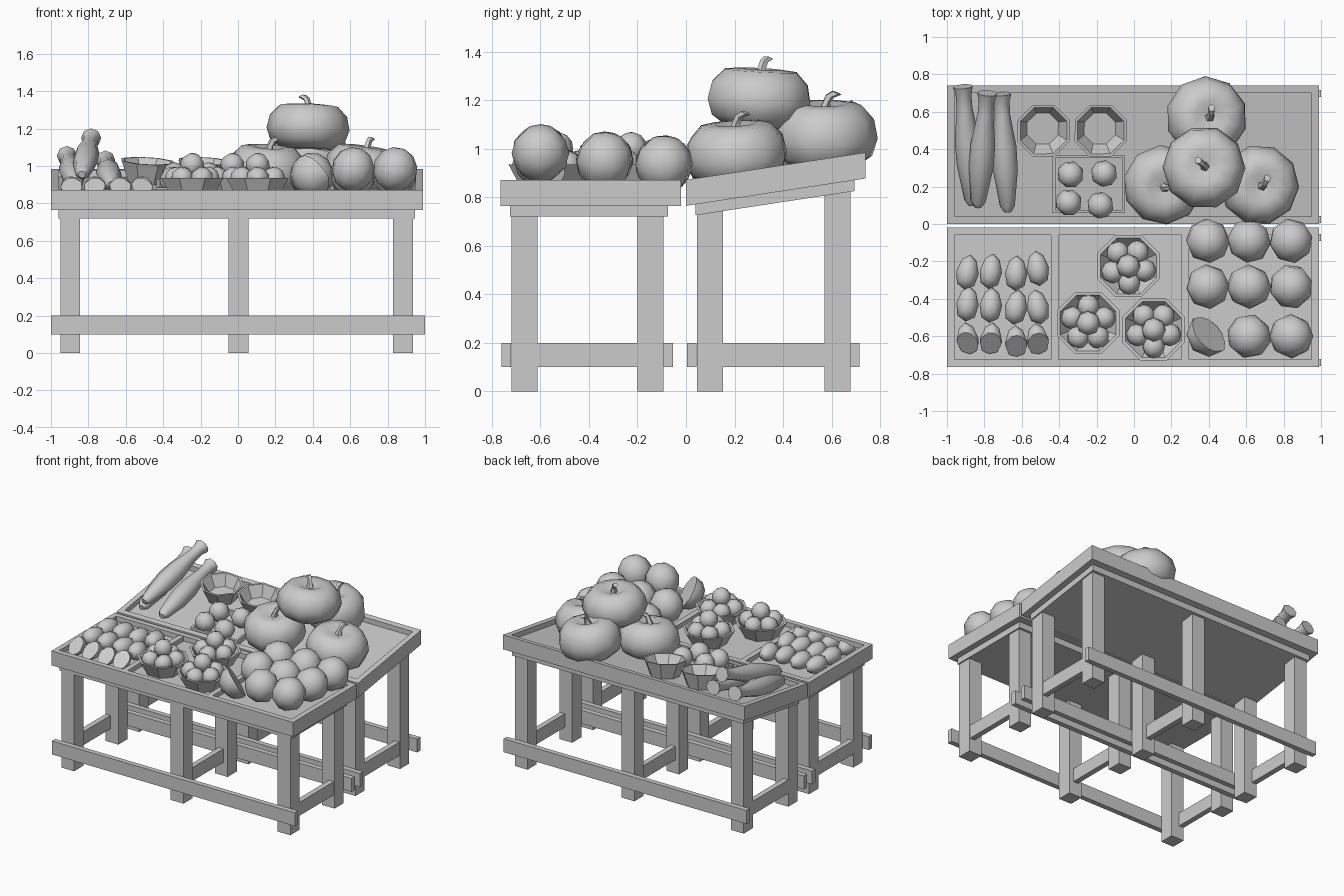
import bpy, bmesh, math, random
from mathutils import Vector, Matrix, Euler

old = bpy.data.objects.get("Cube")
if old:
    bpy.data.objects.remove(old, do_unlink=True)

random.seed(4)
SLOPE = 0.152          # rise of the rear display tray
FLOOR = 0.835          # tray floor height

grey = bpy.data.materials.new("plain_grey")
grey.use_nodes = True
grey.diffuse_color = (0.6, 0.6, 0.6, 1)
grey.node_tree.nodes["Principled BSDF"].inputs["Base Color"].default_value = (0.6, 0.6, 0.6, 1)


def finish(name, bm, loc=(0, 0, 0), rot=(0, 0, 0), smooth=None):
    bmesh.ops.recalc_face_normals(bm, faces=bm.faces)
    me = bpy.data.meshes.new(name)
    bm.to_mesh(me)
    bm.free()
    ob = bpy.data.objects.new(name, me)
    bpy.context.collection.objects.link(ob)
    ob.location, ob.rotation_euler = loc, rot
    me.materials.append(grey)
    if smooth:
        bpy.ops.object.select_all(action='DESELECT')
        ob.select_set(True)
        bpy.context.view_layer.objects.active = ob
        bpy.ops.object.shade_smooth_by_angle(angle=math.radians(smooth))
    return ob


def box(name, x, y, z, slope=0, top_only=False):
    """Box from ranges; slope shears it upward along y."""
    bm = bmesh.new()
    bmesh.ops.create_cube(bm, size=1)
    for v in bm.verts:
        top = v.co.z > 0
        v.co = Vector([r[int(c > 0)] for r, c in zip((x, y, z), v.co)])
        if top or not top_only:
            v.co.z += slope * v.co.y
    return finish(name, bm)


def lathe(name, profile, sides, loc, rot=(0, 0, 0), smooth=60):
    """Revolved profile of (radius, height) points, with closed ends."""
    bm = bmesh.new()
    rings = []
    for r, z in profile:
        rings.append([bm.verts.new((r * math.cos(a), r * math.sin(a), z))
                      for a in (math.tau * i / sides for i in range(sides))])
    for a, b in zip(rings, rings[1:]):
        for i in range(sides):
            j = (i + 1) % sides
            bm.faces.new((a[i], a[j], b[j], b[i]))
    bm.faces.new(rings[0])
    bm.faces.new(rings[-1])
    return finish(name, bm, loc, rot, smooth)


def ball(name, loc, size, rot=(0, 0, 0), cut=None, sides=8, taper=0, depth=0):
    """Coarse round produce, optionally sliced by a plane with normal cut."""
    bm = bmesh.new()
    bmesh.ops.create_uvsphere(bm, u_segments=sides, v_segments=6, radius=1)
    turn = Euler(rot).to_matrix()
    for v in bm.verts:
        wide = 1 + taper * v.co.y
        v.co = turn @ Vector((v.co.x * size[0] * wide, v.co.y * size[1], v.co.z * size[2] * wide))
    if cut:
        bmesh.ops.bisect_plane(bm, geom=bm.verts[:] + bm.edges[:] + bm.faces[:],
                               plane_co=Vector(cut).normalized() * depth,
                               plane_no=cut, clear_outer=True)
        bmesh.ops.holes_fill(bm, edges=[e for e in bm.edges if e.is_boundary])
    return finish(name, bm, loc, smooth=50)


def table(side, y0, y1, legs, slope):
    """Tray, slab, six legs and the low stretcher frame."""
    x0, x1, w = -1, 0.99, 0.04
    rim = (0.765, 0.872)
    for nm, x, y in (("front_rim", (x0, x1), (y0, y0 + w)), ("back_rim", (x0, x1), (y1 - w, y1)),
                     ("right_rim", (x0, x0 + w), (y0 + w, y1 - w)),
                     ("left_rim", (x1 - w, x1), (y0 + w, y1 - w))):
        box(f"{side}_{nm}", x, y, rim, slope)
    box(f"{side}_tray_floor", (x0 + w, x1 - w), (y0 + w, y1 - w), (0.765, FLOOR), slope)
    box(f"{side}_slab", (-0.96, 0.945), (legs[0] - 0.005, legs[1] + 0.125), (0.72, 0.765), slope)
    for x in (-0.95, -0.05, 0.83):
        for y in legs:
            box(f"{side}_leg", (x, x + 0.105), (y, y + 0.108), (0, 0.73), slope, True)
    ya, yb = legs[0], legs[1] + 0.108
    for y in (ya - 0.04, yb):
        box(f"{side}_long_stretcher", (-1, 1), (y, y + 0.038), (0.1, 0.2))
    for x in (-0.95, -0.02, 0.89):
        box(f"{side}_cross_stretcher", (x, x + 0.04), (ya, yb), (0.1, 0.2))


table("front", -0.765, -0.02, (-0.72, -0.2), 0)
table("rear", 0, 0.74, (0.045, 0.57), SLOPE)
for x in (-0.445, 0.255):
    box("front_divider", (x, x + 0.04), (-0.73, -0.06), (FLOOR, 0.868))

# Potatoes, with the front row sliced
for y in (-0.25, -0.435, -0.63):
    for i, x in enumerate((-0.89, -0.765, -0.63, -0.515)):
        sliced = y < -0.5
        ball("sliced_potato" if sliced else "potato",
             (x, y + random.uniform(-0.015, 0.015), 0.885),
             (0.06, 0.095, 0.06), (0, 0, random.uniform(-0.2, 0.2)),
             (0.1 * (i - 1.5), -0.6, 0.75) if sliced else None, taper=-0.15, depth=0.015)

# Round fruit in a three by three block, one halved
for y, top in ((-0.09, 1.055), (-0.335, 1.07), (-0.6, 1.1)):
    for x in (0.395, 0.615, 0.84):
        if y < -0.5 and x < 0.5:
            ball("halved_fruit", (0.4, -0.59, 0.955), (0.12, 0.12, 0.12), cut=(0.62, 0.55, 0.5))
        else:
            ball("round_fruit", (x, y, top - 0.118), (0.118, 0.12, 0.12),
                 (random.uniform(-0.4, 0.4), 0.3, random.uniform(0, 1)))


# Bowls: outer wall, rim and hollow inside
def bowl(name, loc, r, h, tilt=0):
    lathe(name, [(r * 0.68, 0), (r, h), (r * 0.9, h), (r * 0.6, h * 0.3)], 8, loc,
          (tilt, 0, math.pi / 8), 25)


for x, y in ((-0.245, -0.53), (0.105, -0.565), (-0.03, -0.225)):
    bowl("fruit_bowl", (x, y, FLOOR), 0.18, 0.1)
    for i in range(5):
        a = math.tau * i / 5 + x * 9
        ball("small_fruit", (x + 0.09 * math.cos(a), y + 0.09 * math.sin(a), 0.935),
             (0.062,) * 3, (a, 0.5, 0))
    ball("small_fruit", (x, y, 1.005), (0.065,) * 3, (0.4, 0.2, 0))

tilt = math.atan(SLOPE)
for x in (-0.49, -0.185):
    bowl("empty_bowl", (x, 0.515, FLOOR + SLOPE * 0.515), 0.15, 0.115, tilt)

# Small crate with four fruits
for nm, xr, yr in (("front", (-0.435, -0.05), (0.06, 0.075)), ("back", (-0.435, -0.05), (0.355, 0.37)),
                   ("right", (-0.435, -0.42), (0.075, 0.355)), ("left", (-0.065, -0.05), (0.075, 0.355))):
    box(f"crate_{nm}", xr, yr, (FLOOR, FLOOR + 0.04), SLOPE)
for x, y in ((-0.34, 0.265), (-0.16, 0.27), (-0.35, 0.115), (-0.18, 0.1)):
    ball("crate_fruit", (x, y, FLOOR + 0.072 + SLOPE * y), (0.072,) * 3, (0.3, 0.4, x))


# Pumpkins with dimpled tops and bent stems
def pumpkin(loc, r, h, rot):
    prof = [(0.25, 0.04), (0.6, 0), (0.9, 0.18), (1, 0.45), (0.93, 0.75), (0.7, 0.97),
            (0.4, 1), (0.12, 0.9)]
    ob = lathe("pumpkin", [(a * r, b * h) for a, b in prof], 10, loc, rot, 70)
    m = Matrix.Translation(loc) @ Euler(rot).to_matrix().to_4x4()
    bm = bmesh.new()
    path = [(0, 0.88 * h, 0.028), (0.005, h, 0.018), (0.02, h + 0.03, 0.017), (0.05, h + 0.045, 0.02)]
    rings = [[bm.verts.new(m @ Vector((x + s * math.cos(a), s * math.sin(a),
                                       z - 0.4 * s * math.cos(a) * (x > 0.01))))
              for a in (math.tau * i / 5 for i in range(5))] for x, z, s in path]
    for a, b in zip(rings, rings[1:]):
        for i in range(5):
            bm.faces.new((a[i], a[(i + 1) % 5], b[(i + 1) % 5], b[i]))
    bm.faces.new(rings[-1])
    finish("pumpkin_stem", bm, smooth=40)


pumpkin((0.15, 0.225, 0.862), 0.215, 0.245, (tilt, 0, 0.4))
pumpkin((0.655, 0.215, 0.862), 0.215, 0.245, (tilt, 0, 1.2))
pumpkin((0.37, 0.57, 0.925), 0.22, 0.265, (tilt, 0, 1.6))
pumpkin((0.37, 0.295, 1.09), 0.222, 0.24, (0.07, 0, 2.5))

# Long marrows, tapered to the front with a cut neck at the back
for tip, neck in (((-0.865, 0.1, 0.9), (-0.915, 0.735, 1.055)),
                  ((-0.835, 0.09, 0.955), (-0.785, 0.7, 1.15)),
                  ((-0.675, 0.065, 0.9), (-0.71, 0.695, 1.03))):
    d = Vector(neck) - Vector(tip)
    n = d.length
    lathe("marrow", [(0.02, 0), (0.04, 0.05 * n), (0.066, 0.35 * n), (0.066, 0.55 * n),
                     (0.042, 0.82 * n), (0.042, 0.93 * n), (0.054, n)], 8, tip,
          d.to_track_quat('Z', 'Y').to_euler(), 50)
